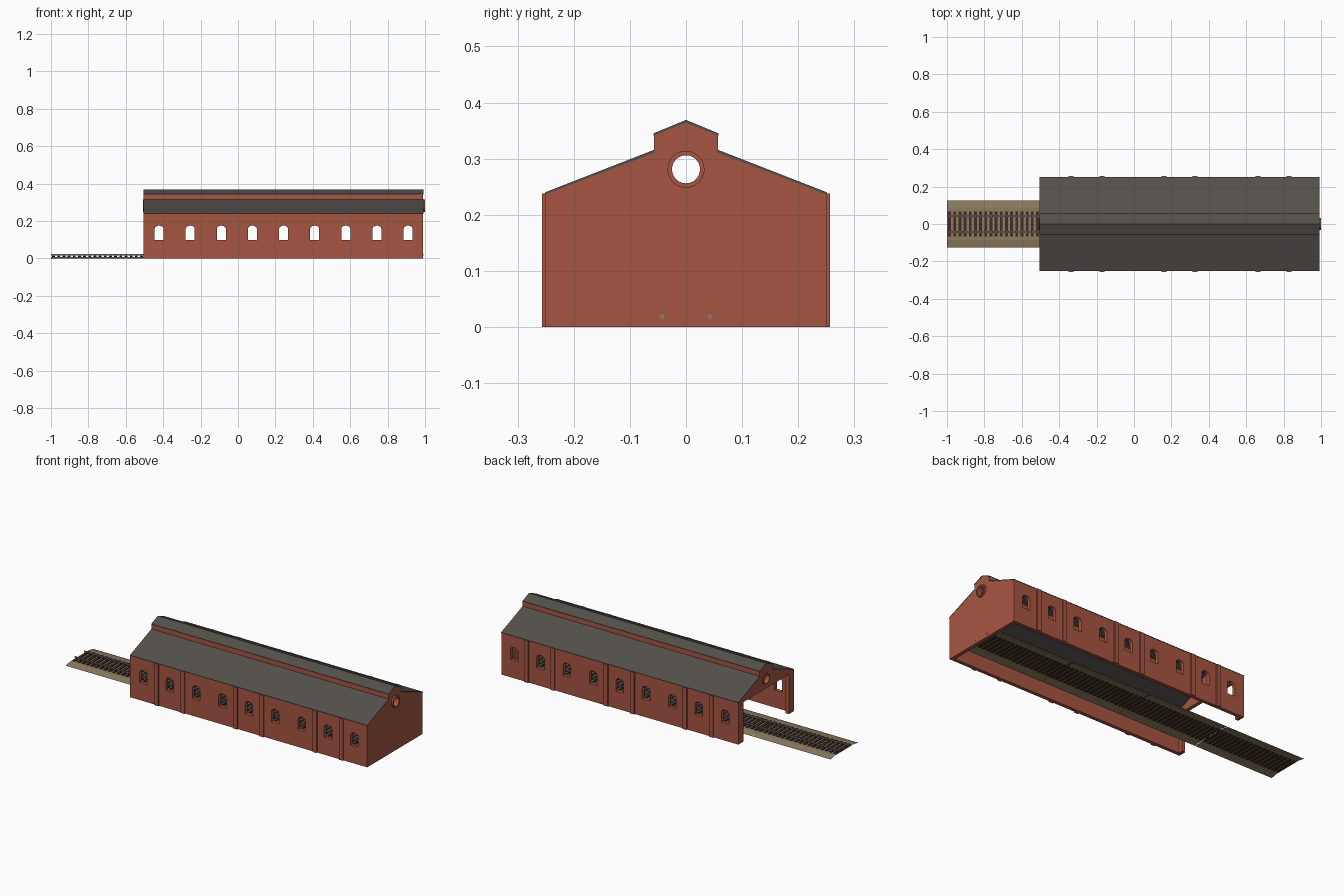
import bpy, bmesh, math
from mathutils import Vector

if "Cube" in bpy.data.objects:
    bpy.data.objects.remove(bpy.data.objects["Cube"])


def mat(name, rgb):
    m = bpy.data.materials.new(name)
    m.diffuse_color = (*rgb, 1)
    m.use_nodes = True
    m.node_tree.nodes["Principled BSDF"].inputs["Base Color"].default_value = m.diffuse_color
    return m


BRICK = mat("red_brick", (0.38, 0.092, 0.053))
SLATE = mat("dark_slate", (0.088, 0.079, 0.070))
BALLAST = mat("tan_ballast", (0.26, 0.20, 0.115))
WOOD = mat("dark_sleeper_wood", (0.05, 0.027, 0.018))
STEEL = mat("grey_rail_steel", (0.22, 0.22, 0.22))

X0, X1, HALF, EAVE = -0.505, 0.99, 0.25, 0.238
WALL = 0.02


def finish(name, bm, material):
    bmesh.ops.recalc_face_normals(bm, faces=bm.faces)
    me = bpy.data.meshes.new(name)
    bm.to_mesh(me)
    bm.free()
    me.materials.append(material)
    ob = bpy.data.objects.new(name, me)
    bpy.context.collection.objects.link(ob)
    return ob


def add_box(bm, lo, hi):
    v = bmesh.ops.create_cube(bm, size=1)["verts"]
    for p in v:
        p.co = Vector([lo[i] + (p.co[i] + 0.5) * (hi[i] - lo[i]) for i in range(3)])


def slab(name, loops, place, depth, material):
    """Flat outline with holes (loops[1:]), pushed out along depth."""
    bm = bmesh.new()
    edges = []
    for loop in loops:
        vs = [bm.verts.new(place(a, b)) for a, b in loop]
        edges += [bm.edges.new((vs[i - 1], vs[i])) for i in range(len(vs))]
    bmesh.ops.triangle_fill(bm, use_beauty=True, edges=edges)
    ret = bmesh.ops.extrude_face_region(bm, geom=bm.faces[:], use_keep_orig=True)
    moved = [g for g in ret["geom"] if isinstance(g, bmesh.types.BMVert)]
    bmesh.ops.translate(bm, verts=moved, vec=depth)
    return finish(name, bm, material)


def circle(r, n=24, cz=0.281):
    return [(r * math.cos(2 * math.pi * i / n), cz + r * math.sin(2 * math.pi * i / n))
            for i in range(n)]


# Side walls with nine arched openings each
def window(cx, w=0.024, z0=0.099, spring=0.158, rise=0.017, n=6):
    arch = [(cx + w * math.cos(math.pi * i / n), spring + rise * math.sin(math.pi * i / n))
            for i in range(n + 1)]
    return [(cx - w, z0), (cx + w, z0)] + arch


windows = [window(-0.422 + 0.1664 * i) for i in range(9)]
outline = [(X0, 0), (X1 - WALL, 0), (X1 - WALL, EAVE - 0.002), (X0, EAVE - 0.002)]
for s, side in ((-1, "front"), (1, "back")):
    slab(side + "_wall", [outline] + windows, lambda a, b: (a, s * HALF, b),
         Vector((0, -s * WALL, 0)), BRICK)
    # Pilasters
    bm = bmesh.new()
    for x in (-0.337, -0.171, 0.161, 0.327, 0.663, 0.829):
        ys = sorted((s * 0.257, s * (HALF - 0.005)))
        add_box(bm, (x - 0.013, ys[0], 0), (x + 0.013, ys[1], EAVE))
    finish(side + "_pilasters", bm, BRICK)
    # Return pier beside the open doorway
    bm = bmesh.new()
    ys = sorted((s * 0.205, s * (HALF - 0.01)))
    add_box(bm, (X0, ys[0], 0), (X0 + WALL, ys[1], EAVE))
    finish(side + "_door_pier", bm, BRICK)

# Gable outline, with stepped clerestory on top
half_top = [(HALF, EAVE), (0.057, 0.313), (0.057, 0.343), (0, 0.367)]
top = half_top + [(-y, z) for y, z in half_top[-2::-1]]
slab("closed_end_wall", [[(-HALF, 0), (HALF, 0)] + top, circle(0.025)],
     lambda a, b: (X1, a, b), Vector((-WALL, 0, 0)), BRICK)
slab("open_end_gable", [[(-HALF, 0.225), (HALF, 0.225)] + top, circle(0.025)],
     lambda a, b: (X0, a, b), Vector((WALL, 0, 0)), BRICK)

# Round window surrounds
slab("closed_end_ring", [circle(0.033), circle(0.025)],
     lambda a, b: (1.0, a, b), Vector((-0.015, 0, 0)), BRICK)
slab("open_end_ring", [circle(0.033), circle(0.025)],
     lambda a, b: (X0 - 0.004, a, b), Vector((0.01, 0, 0)), BRICK)

# Roof slopes and clerestory walls, mirrored across the ridge
RUN = Vector((X1 - X0 + 0.002, 0, 0))
for s, side in ((-1, "front"), (1, "back")):
    place = lambda a, b: (X0 - 0.001, s * a, b)
    slab(side + "_roof", [[(0.251, 0.236), (0.251, 0.240), (0.056, 0.316), (0.056, 0.311)]],
         place, RUN, SLATE)
    slab(side + "_clerestory_roof", [[(0.058, 0.341), (0.058, 0.345), (0, 0.369), (0, 0.364)]],
         place, RUN, SLATE)
    slab(side + "_clerestory_wall", [[(0.057, 0.309), (0.057, 0.343), (0.049, 0.343), (0.049, 0.309)]],
         lambda a, b: (X0 + 0.001, s * a, b), Vector((X1 - X0 - 0.002, 0, 0)), BRICK)

# Track: four panels of ballast, sleepers and rails
SEG, COUNT = 0.498, 18
bed, ties, chairs, rails = (bmesh.new() for _ in range(4))
for k in range(4):
    a = -1 + k * SEG
    b = a + SEG - 0.003
    prof = [(-0.125, 0), (-0.085, 0.008), (0.085, 0.008), (0.125, 0)]
    rows = [[bed.verts.new((x, y, z)) for y, z in prof] for x in (a, b)]
    for i in range(3):
        bed.faces.new((rows[0][i], rows[1][i], rows[1][i + 1], rows[0][i + 1]))
    for i in range(COUNT):
        x = a + (i + 0.5) * SEG / COUNT
        add_box(ties, (x - 0.0075, -0.068, 0.002), (x + 0.0075, 0.068, 0.012))
        for y in (-0.042, 0.042):
            add_box(chairs, (x - 0.005, y - 0.007, 0.012), (x + 0.005, y + 0.007, 0.016))
    for y in (-0.042, 0.042):
        add_box(rails, (a, y - 0.003, 0.015), (a + SEG, y + 0.003, 0.022))
finish("ballast_bed", bed, BALLAST)
finish("sleepers", ties, WOOD)
finish("rail_chairs", chairs, WOOD)
finish("rails", rails, STEEL)
